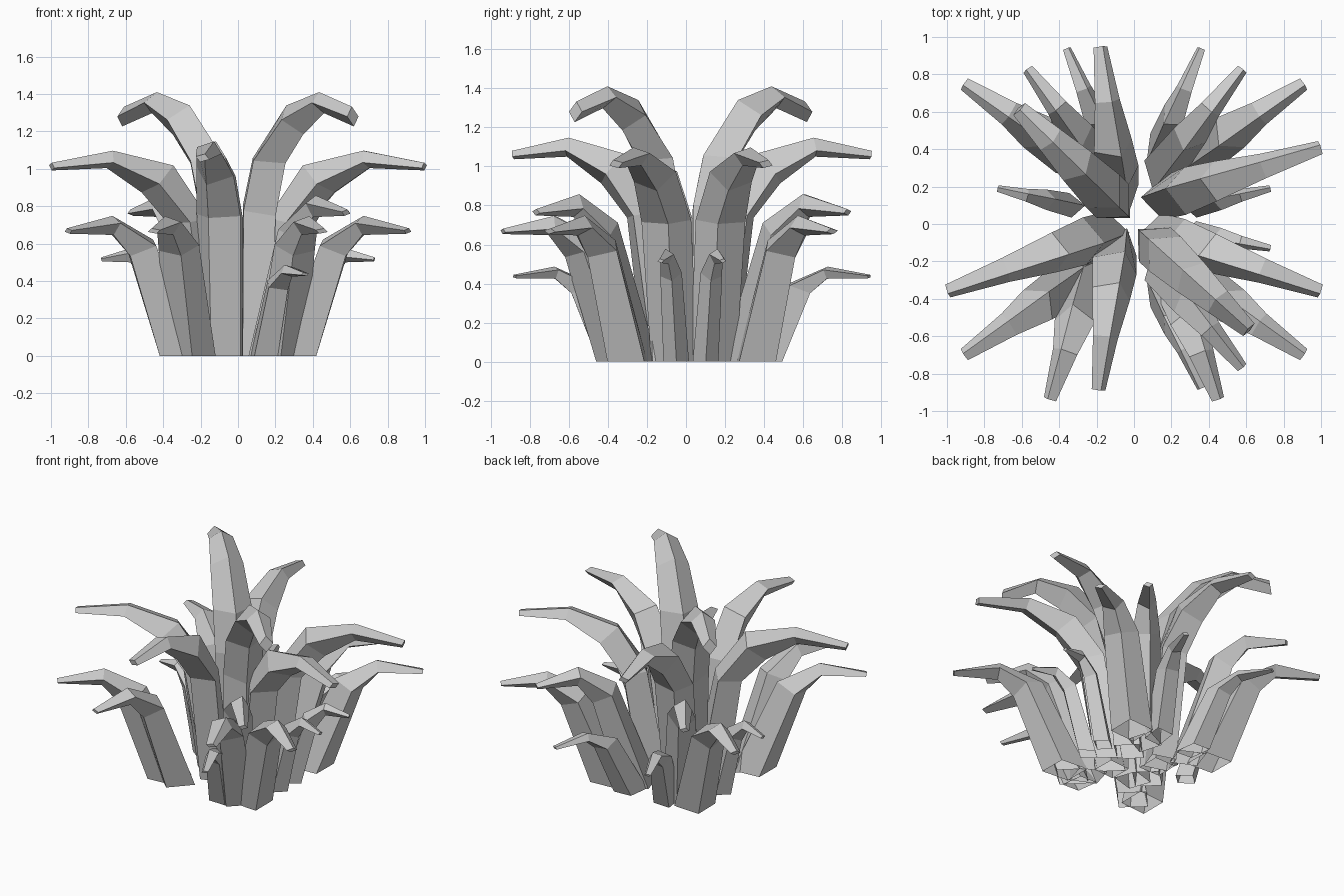
import bpy
import bmesh
from math import sin, cos, radians
from mathutils import Vector

cube = bpy.data.objects.get("Cube")
if cube:
    bpy.data.objects.remove(cube)

grey = bpy.data.materials.new("leaf_grey")
grey.use_nodes = True
colour = (0.6, 0.6, 0.6, 1)
grey.diffuse_color = colour
grey.node_tree.nodes["Principled BSDF"].inputs["Base Color"].default_value = colour

# Leaf profiles: ridge reach, ridge height, underside reach, underside height, width
SHORT = [(-.2, 0, .2, 0, 1), (.2, .83, .46, .71, .85),
         (.58, 1, .6, .86, .55), (1, .91, .99, .87, .28)]
LONG = [(-.14, 0, .14, 0, .9), (.02, .67, .25, .64, 1), (.24, .93, .42, .79, .85),
        (.62, 1, .64, .91, .55), (1, .94, .99, .9, .3)]
TALL = [(-.15, 0, .15, 0, .9), (-.14, .57, .19, .53, 1), (-.04, .75, .29, .73, 1),
        (.3, .95, .47, .84, .85), (.63, 1, .68, .92, .62), (.96, .945, .98, .87, .36)]


def leaf(name, profile, base, tip, roll, height, width):
    """Four-sided tapering blade; roll turns its ridge towards the left."""
    start = Vector((*base, 0))
    reach = Vector((*tip, 0)) - start
    side = Vector((-reach.y, reach.x, 0)).normalized()
    up = Vector((0, 0, height))
    angles = [radians(roll + 90 * k) for k in range(4)]
    bm = bmesh.new()
    rings = []
    for r0, z0, r1, z1, w in profile:
        ridge = start + reach * r0 + up * z0
        under = start + reach * r1 + up * z1
        centre = (ridge + under) / 2
        depth = (ridge - under) / 2
        across = side * w * width / 2
        rings.append([bm.verts.new(centre + depth * cos(a) + across * sin(a))
                      for a in angles])
    # The foot of each blade stays open
    for a, b in zip(rings, rings[1:]):
        for i in range(4):
            j = (i + 1) % 4
            bm.faces.new((a[i], a[j], b[j], b[i]))
    bm.faces.new(rings[-1])
    bmesh.ops.recalc_face_normals(bm, faces=bm.faces)
    mesh = bpy.data.meshes.new(name)
    bm.to_mesh(mesh)
    bm.free()
    mesh.materials.append(grey)
    bpy.context.collection.objects.link(bpy.data.objects.new(name, mesh))


# Each group: name, profile, height, width, then base, tip and roll of every leaf
GROUPS = [
    ("tall_leaf", TALL, 1.41, .25,
     [((-.1, .11), (-.63, .63), 0), ((.1, -.1), (.63, -.58), 0)]),
    ("long_side_leaf", LONG, 1.1, .26,
     [((-.15, -.05), (-1, -.36), 20), ((.15, -.06), (1, -.36), -20),
      ((.16, .14), (1, .41), 20)]),
    ("long_end_leaf", LONG, 1.15, .26,
     [((-.08, .16), (-.18, .95), -20), ((-.09, -.12), (-.19, -.89), 20)]),
    ("arched_leaf", SHORT, .86, .22,
     [((.16, .3), (.58, .83), -15), ((-.18, .32), (-.57, .83), 15),
      ((.16, -.26), (.58, -.77), 15)]),
    ("corner_leaf", SHORT, .75, .26,
     [((.32, .36), (.91, .75), -13), ((-.32, .36), (-.91, .75), 13),
      ((.32, -.3), (.91, -.7), 13), ((-.32, -.3), (-.91, -.7), -13),
      ((.23, -.33), (.45, -.94), 20), ((-.25, -.31), (-.45, -.94), -20)]),
    ("low_leaf", SHORT, .49, .17,
     [((.14, .41), (.36, .94), 25), ((-.14, .41), (-.36, .94), -25),
      ((.14, -.37), (.36, -.88), -25)]),
    ("thin_leaf", SHORT, .58, .13,
     [((.34, .1), (.73, .19), 15), ((-.34, .1), (-.73, .19), -15),
      ((.34, -.05), (.73, -.13), -15)]),
]
for name, profile, height, width, spots in GROUPS:
    for n, (base, tip, roll) in enumerate(spots, 1):
        leaf(f"{name}_{n}", profile, base, tip, roll, height, width)
